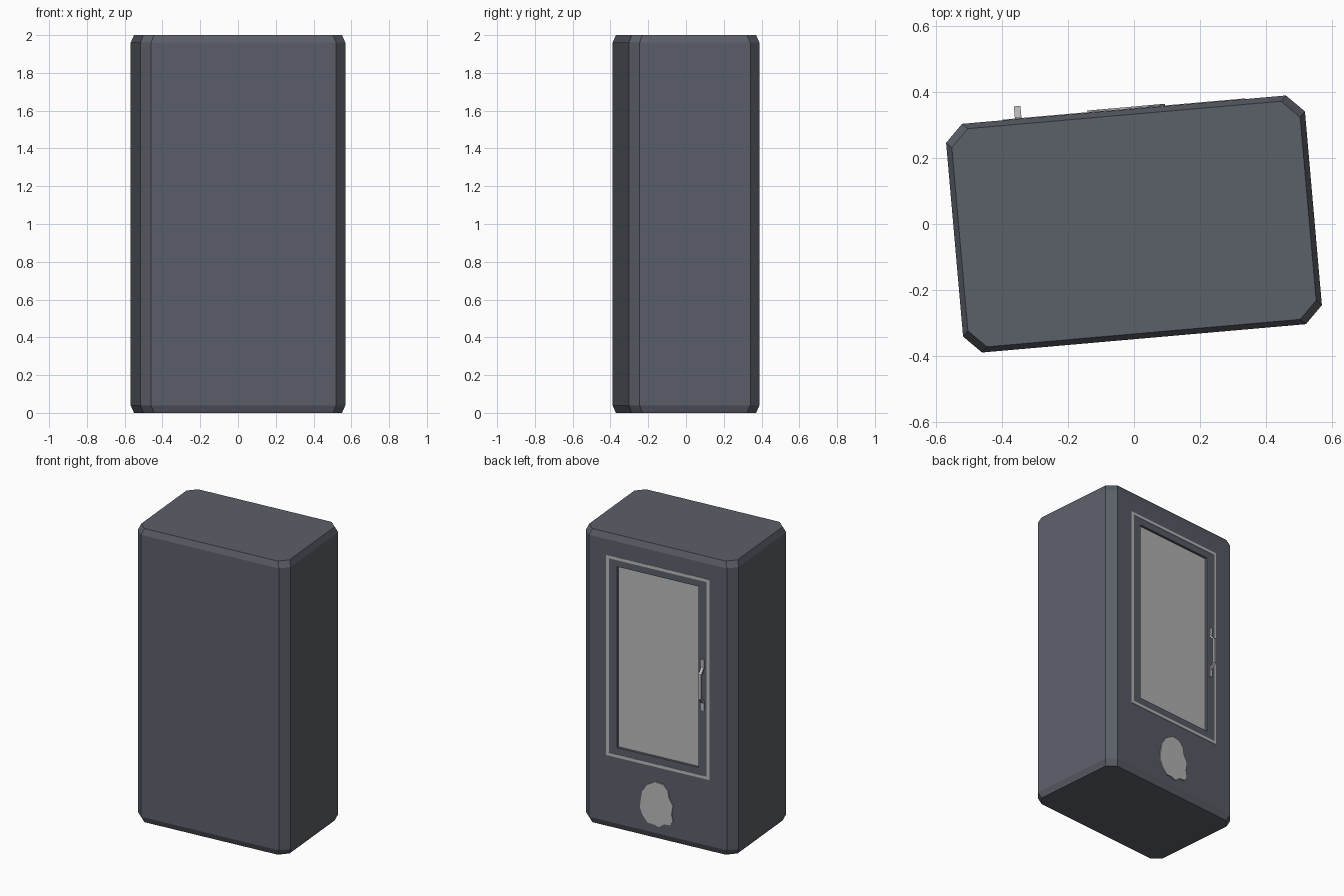
import bpy, bmesh
from math import radians
from mathutils import Vector

cube = bpy.data.objects.get("Cube")
if cube:
    bpy.data.objects.remove(cube, do_unlink=True)

TURN = radians(5)
HALF_W, HALF_D, HEIGHT = 0.5445, 0.347, 2.0
CORNER, RIM, INSET = 0.053, 0.04, 0.016


def material(name, rgb):
    m = bpy.data.materials.new(name)
    m.use_nodes = True
    m.diffuse_color = (*rgb, 1)
    m.node_tree.nodes["Principled BSDF"].inputs["Base Color"].default_value = (*rgb, 1)
    return m


slate = material("slate_blue_grey", (0.105, 0.115, 0.14))
grey = material("light_grey", (0.5, 0.5, 0.5))


def finish(name, bm, mat):
    bmesh.ops.recalc_face_normals(bm, faces=bm.faces)
    mesh = bpy.data.meshes.new(name)
    bm.to_mesh(mesh)
    bm.free()
    mesh.materials.append(mat)
    obj = bpy.data.objects.new(name, mesh)
    obj.rotation_euler.z = TURN
    bpy.context.collection.objects.link(obj)
    return obj


def extrude(name, points, offset, mat):
    """Solid made by pushing a flat outline along an offset."""
    bm = bmesh.new()
    face = bm.faces.new([bm.verts.new(p) for p in points])
    new = bmesh.ops.extrude_face_region(bm, geom=[face])["geom"]
    bmesh.ops.translate(bm, vec=Vector(offset),
                        verts=[v for v in new if isinstance(v, bmesh.types.BMVert)])
    return finish(name, bm, mat)


def panel(name, x, z0, z1, y0, y1, mat):
    pts = [(-x, y0, z0), (x, y0, z0), (x, y0, z1), (-x, y0, z1)]
    return extrude(name, pts, (0, y1 - y0, 0), mat)


# Cabinet: chamfered rectangle stacked in four rings
def ring(bm, z, inset):
    w, d = HALF_W - inset, HALF_D - inset
    c = CORNER
    quarter = [(w, d - c), (w - c, d)]
    loop = (quarter + [(-x, y) for x, y in quarter[::-1]]
            + [(-x, -y) for x, y in quarter] + [(x, -y) for x, y in quarter[::-1]])
    return [bm.verts.new((x, y, z)) for x, y in loop]


bm = bmesh.new()
rings = [ring(bm, z, i) for z, i in
         ((0, INSET), (RIM, 0), (HEIGHT - RIM, 0), (HEIGHT, INSET))]
for low, high in zip(rings, rings[1:]):
    for i in range(8):
        j = (i + 1) % 8
        bm.faces.new((low[i], low[j], high[j], high[i]))
bm.faces.new(rings[0])
bm.faces.new(rings[-1])
cabinet = finish("cabinet", bm, slate)

# Window recess cut into the back
WIN_X, WIN_LOW, WIN_HIGH, DEPTH = 0.29, 0.557, 1.79, 0.02
cutter = panel("window_cutter", WIN_X, WIN_LOW, WIN_HIGH,
               HALF_D - DEPTH, HALF_D + 0.1, slate)
cutter.hide_render = True
cut = cabinet.modifiers.new("window_recess", "BOOLEAN")
cut.object = cutter
cut.solver = "EXACT"
bpy.context.view_layer.objects.active = cabinet
bpy.ops.object.modifier_apply(modifier=cut.name)
bpy.data.objects.remove(cutter, do_unlink=True)

# Window pane at the bottom of the recess
panel("window_pane", WIN_X, WIN_LOW, WIN_HIGH,
      HALF_D - DEPTH - 0.002, HALF_D - DEPTH + 0.003, grey)

# Thin door trim around the window
TRIM_X, TRIM_LOW, TRIM_HIGH, TRIM = 0.369, 0.49, 1.854, 0.02
bm = bmesh.new()
loops = [[bm.verts.new((sx * (TRIM_X - t), y, z)) for sx, z in
          ((-1, TRIM_LOW + t), (1, TRIM_LOW + t), (1, TRIM_HIGH - t), (-1, TRIM_HIGH - t))]
         for t, y in ((0, HALF_D - 0.001), (0, HALF_D + 0.002),
                      (TRIM, HALF_D + 0.002), (TRIM, HALF_D - 0.001))]
for a, b in zip(loops, loops[1:] + loops[:1]):
    for i in range(4):
        j = (i + 1) % 4
        bm.faces.new((a[i], a[j], b[j], b[i]))
finish("door_trim", bm, grey)

# Door handle: bent strap, mirrored about its middle height
MID = 1.128
outer = [(0.353, 0.173), (0.353, 0.122), (0.386, 0.085)]
inner = [(0.376, 0.08), (0.345, 0.115), (0.345, 0.173)]
strap = (outer + [(y, -h) for y, h in outer[::-1]]
         + [(y, -h) for y, h in inner[::-1]] + inner)
extrude("door_handle", [(-0.331, y, MID + h) for y, h in strap], (0.02, 0, 0), grey)

# Irregular rounded plate below the door
blob = [(0.018, 0.39), (-0.04, 0.385), (-0.075, 0.349), (-0.082, 0.302),
        (-0.111, 0.254), (-0.1, 0.196), (-0.111, 0.151), (-0.09, 0.119),
        (-0.047, 0.116), (-0.011, 0.088), (0.025, 0.099), (0.068, 0.1),
        (0.104, 0.142), (0.125, 0.191), (0.118, 0.249), (0.108, 0.305),
        (0.072, 0.358)]
extrude("lower_plate", [(x, HALF_D - 0.001, z) for x, z in blob], (0, 0.008, 0), grey)
